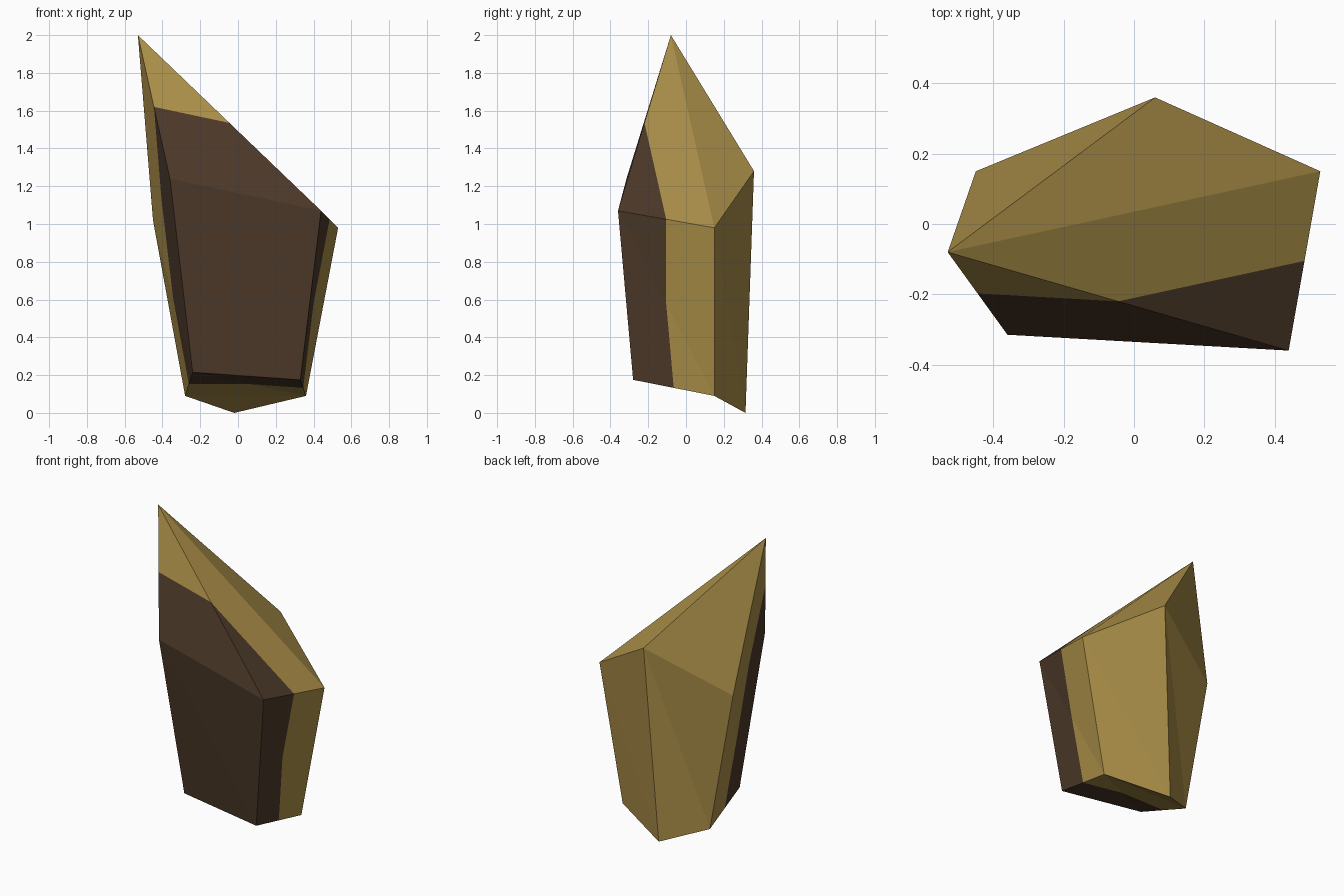
import bpy
import bmesh

cube = bpy.data.objects.get("Cube")
if cube:
    bpy.data.objects.remove(cube, do_unlink=True)


def make_material(name, colour):
    mat = bpy.data.materials.new(name)
    mat.use_nodes = True
    rgba = (*colour, 1.0)
    mat.diffuse_color = rgba
    mat.node_tree.nodes["Principled BSDF"].inputs["Base Color"].default_value = rgba
    return mat


golden = make_material("golden_stone", (0.41, 0.275, 0.066))
brown = make_material("dark_brown_stone", (0.073, 0.041, 0.022))

# Five-sided shard: shoulder ring, narrower foot ring and a leaning tip
# Rings run front right, front left, left, back, right
shoulder = [(-0.36, -0.315, 1.24), (0.44, -0.36, 1.07), (0.53, 0.15, 0.98),
            (0.06, 0.36, 1.28), (-0.45, 0.15, 1.02)]
foot = [(-0.24, -0.22, 0.215), (0.33, -0.28, 0.175), (0.36, 0.15, 0.09),
        (-0.02, 0.315, 0.0), (-0.28, 0.15, 0.09)]
tip = (-0.53, -0.08, 2.0)

bm = bmesh.new()
top = [bm.verts.new(p) for p in shoulder]
low = [bm.verts.new(p) for p in foot]
apex = bm.verts.new(tip)

# Sides and pointed cap
sides = len(top)
for i in range(sides):
    j = (i + 1) % sides
    bm.faces.new((top[i], low[j], top[j]))
    bm.faces.new((top[i], low[i], low[j]))
    bm.faces.new((top[i], top[j], apex))

# Underside
front_right, front_left, left, back, right = low
for tri in ((front_right, front_left, left), (front_right, left, right), (left, back, right)):
    bm.faces.new(tri)

# Brown front patch: its border runs halfway between brown and golden corners
dark = set(top[:2] + low[:2])
border = [e for e in bm.edges if (e.verts[0] in dark) != (e.verts[1] in dark)]
middles = [bmesh.utils.edge_split(e, e.verts[0], 0.5)[1] for e in border]
bmesh.ops.connect_verts(bm, verts=middles)
for face in bm.faces:
    face.material_index = int(any(v in dark for v in face.verts))
    face.smooth = False
bmesh.ops.recalc_face_normals(bm, faces=bm.faces)

mesh = bpy.data.meshes.new("stone_shard")
bm.to_mesh(mesh)
bm.free()
mesh.materials.append(golden)
mesh.materials.append(brown)
shard = bpy.data.objects.new("stone_shard", mesh)
bpy.context.collection.objects.link(shard)
